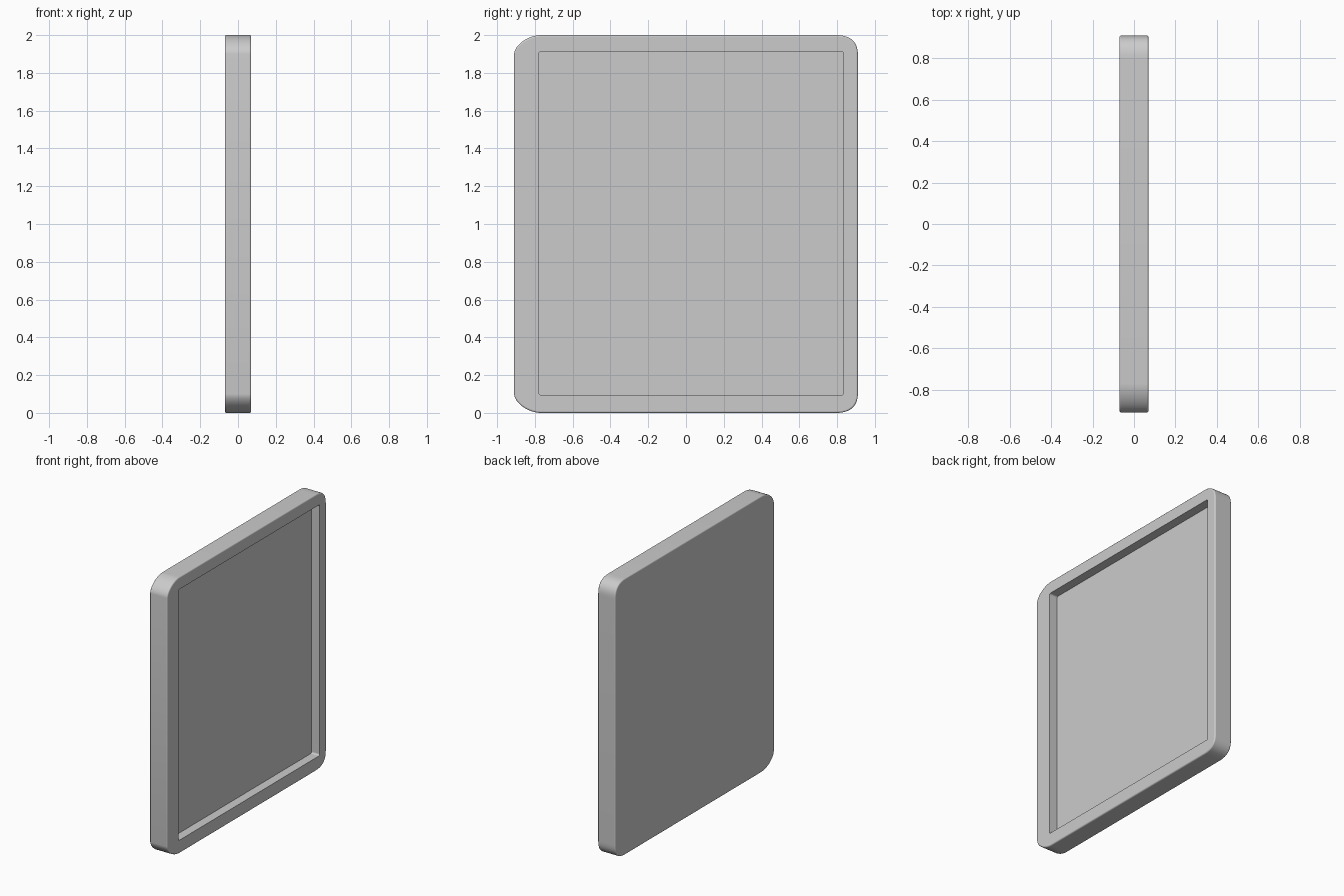
import bpy, bmesh
from math import sin, cos, pi

if "Cube" in bpy.data.objects:
    bpy.data.objects.remove(bpy.data.objects["Cube"])

HALF_T, HALF_Y, HEIGHT = 0.07, 0.91, 2.0


def corner(sy, sz, ry, rz, n, steps=12):
    """Superelliptic corner, from the side wall to the top or bottom edge."""
    cy = sy * (HALF_Y - ry)
    cz = HEIGHT / 2 + sz * (HEIGHT / 2 - rz)
    pts = []
    for i in range(steps + 1):
        a = i / steps * pi / 2
        pts.append((cy + sy * ry * max(cos(a), 0) ** (2 / n),
                    cz + sz * rz * max(sin(a), 0) ** (2 / n)))
    return pts


def prism(name, outline, x0, x1):
    """Extrude a YZ outline along x."""
    bm = bmesh.new()
    face = bm.faces.new([bm.verts.new((x0, y, z)) for y, z in outline])
    ext = bmesh.ops.extrude_face_region(bm, geom=[face])
    for v in ext["geom"]:
        if isinstance(v, bmesh.types.BMVert):
            v.co.x = x1
    bmesh.ops.recalc_face_normals(bm, faces=bm.faces)
    mesh = bpy.data.meshes.new(name)
    bm.to_mesh(mesh)
    bm.free()
    obj = bpy.data.objects.new(name, mesh)
    bpy.context.collection.objects.link(obj)
    return obj


# Panel: shallow wide corners on one side, fuller corners on the other
left, right = (0.14, 0.10, 1.75), (0.12, 0.11, 2.5)
outline = (corner(1, 1, *right) + corner(-1, 1, *left)[::-1]
           + corner(-1, -1, *left) + corner(1, -1, *right)[::-1])
panel = prism("tray_panel", outline, -HALF_T, HALF_T)

# Recess cutter: slightly off-centre rectangle with tiny rounded corners
y0, y1, z0, z1 = -0.78, 0.835, 0.095, 1.912
r = 0.012
rect = []
for cy, cz, start in ((y1 - r, z1 - r, 0), (y0 + r, z1 - r, 1),
                      (y0 + r, z0 + r, 2), (y1 - r, z0 + r, 3)):
    for i in range(5):
        a = (start + i / 4) * pi / 2
        rect.append((cy + r * cos(a), cz + r * sin(a)))
cutter = prism("recess_cutter", rect, 0.005, 0.2)
cutter.hide_render = True
cutter.hide_set(True)

# Softened rim, then the recess
bev = panel.modifiers.new("rim_rounding", "BEVEL")
bev.width = 0.008
bev.segments = 3
bev.limit_method = "ANGLE"
bev.angle_limit = 1.1
cut = panel.modifiers.new("recess", "BOOLEAN")
cut.operation = "DIFFERENCE"
cut.solver = "EXACT"
cut.object = cutter

bpy.context.view_layer.objects.active = panel
panel.select_set(True)
bpy.ops.object.shade_smooth_by_angle(angle=0.6)
